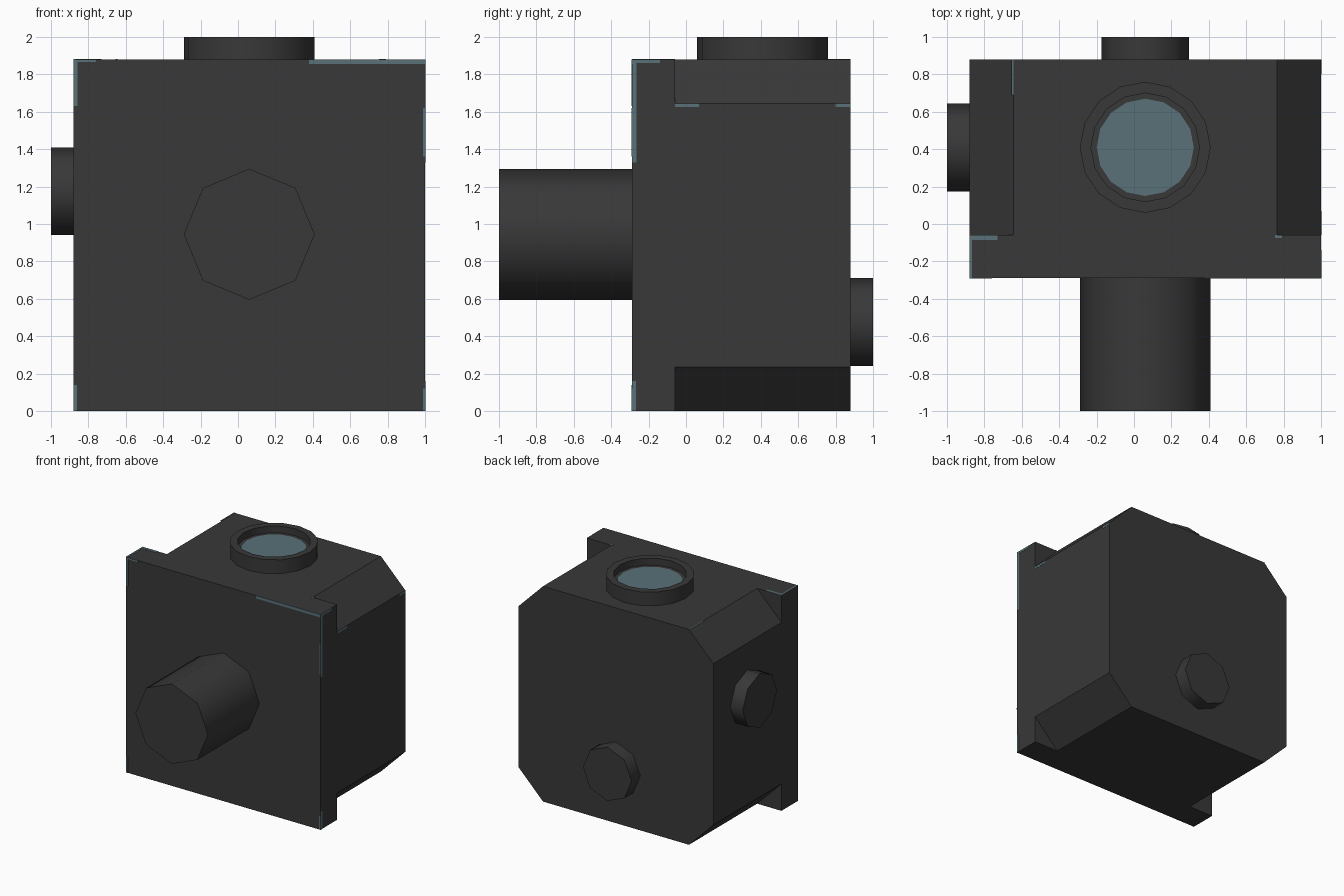
import bpy, bmesh, math
from mathutils import Matrix, Vector

if "Cube" in bpy.data.objects:
    bpy.data.objects.remove(bpy.data.objects["Cube"])


def material(name, rgb):
    m = bpy.data.materials.new(name)
    m.diffuse_color = (*rgb, 1.0)
    m.use_nodes = True
    m.node_tree.nodes["Principled BSDF"].inputs["Base Color"].default_value = m.diffuse_color
    return m


DARK = material("dark casing", (0.040, 0.040, 0.040))
TEAL = material("grey teal", (0.100, 0.165, 0.190))


def finish(bm, name, mat, smooth=None):
    bmesh.ops.recalc_face_normals(bm, faces=bm.faces)
    me = bpy.data.meshes.new(name)
    bm.to_mesh(me)
    bm.free()
    me.materials.append(mat)
    ob = bpy.data.objects.new(name, me)
    bpy.context.collection.objects.link(ob)
    if smooth:
        bpy.ops.object.select_all(action='DESELECT')
        ob.select_set(True)
        bpy.context.view_layer.objects.active = ob
        bpy.ops.object.shade_smooth_by_angle(angle=math.radians(smooth))
    return ob


def box(name, lo, hi, mat):
    bm = bmesh.new()
    lo, hi = Vector(lo), Vector(hi)
    mid, size = (lo + hi) / 2, hi - lo
    bmesh.ops.create_cube(bm, size=1, matrix=Matrix.Translation(mid) @ Matrix.Diagonal((*size, 1)))
    return finish(bm, name, mat)


def cylinder(name, centre, radius, depth, axis, sides=8):
    # one corner of the polygon lies on each main axis
    turn = {'X': Matrix.Rotation(math.pi / 2, 4, 'Y'),
            'Y': Matrix.Rotation(math.pi / 2, 4, 'X'), 'Z': Matrix()}[axis]
    bm = bmesh.new()
    bmesh.ops.create_cone(bm, cap_ends=True, segments=sides, radius1=radius, radius2=radius,
                          depth=depth, matrix=Matrix.Translation(centre) @ turn)
    return finish(bm, name, DARK, 50)


L, R, H, C = -0.88, 1.0, 1.88, 0.235      # body left, right, height, corner cut
FRONT, STEP, BACK = -0.29, -0.06, 0.88
MID = (L + R) / 2

# square front plate
box("front_plate", (L, FRONT, 0), (R, STEP, H), DARK)

# body with cut corners
bm = bmesh.new()
outline = [(L + C, 0), (R - C, 0), (R, C), (R, H - C), (R - C, H), (L + C, H), (L, H - C), (L, C)]
face = bm.faces.new([bm.verts.new((x, STEP, z)) for x, z in outline])
ext = bmesh.ops.extrude_face_region(bm, geom=[face], use_keep_orig=True)
bmesh.ops.translate(bm, vec=(0, BACK - STEP, 0),
                    verts=[v for v in ext["geom"] if isinstance(v, bmesh.types.BMVert)])
finish(bm, "body", DARK)

# round plugs on the front, back and left
cylinder("front_shaft", (MID, (-1 + FRONT) / 2, 0.945), 0.35, 1 + FRONT, 'Y')
cylinder("back_plug", (MID, 0.94, 0.475), 0.235, 0.12, 'Y')
cylinder("left_plug", (-0.94, 0.41, 1.175), 0.235, 0.12, 'X')

# raised ring on top with a recessed lens
bm = bmesh.new()
profile = [(0.35, H), (0.35, 2.0), (0.29, 2.0), (0.29, 1.94), (0.26, 1.94)]
verts = [bm.verts.new((MID + r, 0.41, z)) for r, z in profile]
edges = [bm.edges.new(p) for p in zip(verts, verts[1:])]
bmesh.ops.spin(bm, geom=verts + edges, cent=(MID, 0.41, 0), axis=(0, 0, 1),
               angle=2 * math.pi, steps=16)
bmesh.ops.remove_doubles(bm, verts=bm.verts, dist=1e-4)
finish(bm, "lens_ring", DARK, 40)

bm = bmesh.new()
bmesh.ops.create_circle(bm, cap_ends=True, segments=16, radius=0.26,
                        matrix=Matrix.Translation((MID, 0.41, 1.94)))
finish(bm, "lens", TEAL)

# worn edge patches: thin painted plates
T = 0.002
for x0, x1, z0, z1 in [(0.38, R, 1.855, H), (L, -0.76, 1.865, H), (L, -0.857, 1.63, 1.865),
                       (L, -0.862, 0, 0.14), (0.988, R, 0, 0.12), (0.99, R, 1.36, 1.62)]:
    box("front_wear", (x0, FRONT - T, z0), (x1, FRONT, z1), TEAL)
for y0, y1, z0, z1 in [(FRONT, -0.265, 1.33, H), (-0.265, -0.14, 1.86, H),
                       (FRONT, -0.267, 0, 0.16), (STEP, 0.07, 1.625, H - C),
                       (0.8, BACK, 1.625, H - C)]:
    box("right_wear", (R, y0, z0), (R + T, y1, z1), TEAL)
for x0, x1, y0, y1 in [(L, -0.73, -0.085, STEP), (L, -0.865, FRONT, -0.085),
                       (-0.655, -0.645, 0.69, BACK), (0.755, 0.79, -0.075, STEP)]:
    box("top_wear", (x0, y0, H), (x1, y1, H + T), TEAL)
